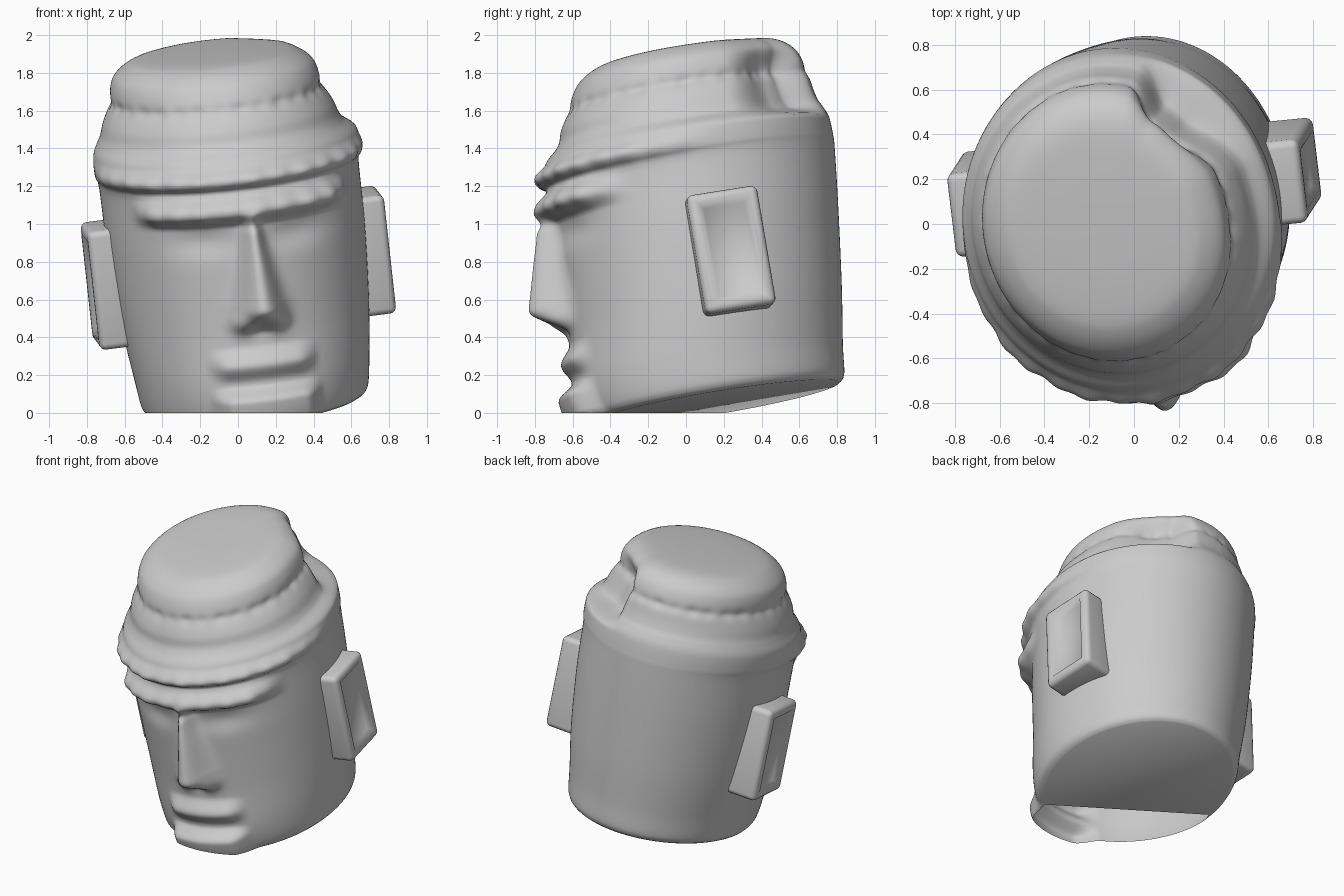
import bpy, bmesh, math
from mathutils import Matrix, Vector

old = bpy.data.objects.get("Cube")
if old:
    bpy.data.objects.remove(old)

stone = bpy.data.materials.new("grey_stone")
stone.use_nodes = True
GREY = (0.6, 0.6, 0.6, 1)
stone.diffuse_color = GREY
stone.node_tree.nodes["Principled BSDF"].inputs["Base Color"].default_value = GREY

# Leaning frame shared by all parts: up axis, left axis, back axis
up = Vector((-0.11, -0.17, 1)).normalized()
left = Vector((1, 0.12, 0))
left = (left - up * left.dot(up)).normalized()
back = up.cross(left)
FRAME = Matrix((left, back, up)).transposed().to_4x4()
FRAME.translation = (0.095, 0.14, 0.05)


def ramp(v, lo, hi):
    t = min(1, max(0, (v - lo) / (hi - lo)))
    return t * t * (3 - 2 * t)


def band(v, lo, hi, soft):
    return ramp(v, lo - soft, lo + soft) - ramp(v, hi - soft, hi + soft)


def bell(v, centre, width):
    return math.exp(-((v - centre) / width) ** 2)


def finish(name, bm):
    bmesh.ops.recalc_face_normals(bm, faces=bm.faces)
    mesh = bpy.data.meshes.new(name)
    bm.to_mesh(mesh)
    bm.free()
    obj = bpy.data.objects.new(name, mesh)
    bpy.context.collection.objects.link(obj)
    mesh.materials.append(stone)
    bpy.ops.object.select_all(action="DESELECT")
    obj.select_set(True)
    bpy.context.view_layer.objects.active = obj
    bpy.ops.object.shade_smooth_by_angle(angle=math.radians(60))


# Head outline: height, half width, front reach, back reach
OUTLINE = [
    (0, 0.56, 0.65, 0.68), (0.04, 0.6, 0.7, 0.715), (0.2, 0.625, 0.72, 0.735),
    (0.5, 0.66, 0.69, 0.78), (0.9, 0.685, 0.675, 0.83), (1.22, 0.69, 0.67, 0.865),
    (1.3, 0.705, 0.69, 0.87), (1.4, 0.7, 0.66, 0.865), (1.46, 0.67, 0.6, 0.845),
    (1.5, 0.65, 0.57, 0.825), (1.56, 0.63, 0.55, 0.81), (1.63, 0.595, 0.51, 0.8),
    (1.67, 0.58, 0.49, 0.79), (1.75, 0.565, 0.45, 0.77), (1.8, 0.54, 0.41, 0.74),
    (1.845, 0.48, 0.34, 0.68), (1.87, 0.4, 0.25, 0.58), (1.88, 0.2, 0.05, 0.38),
]


def relief(x, z, angle):
    """Outward carving depth on the head surface."""
    d = 0
    # slow wobble makes the edges look hand cut
    ripple = 0.5 + 0.5 * math.sin(angle * 23) * math.sin(angle * 9 + 1)
    if abs(angle) < 1.5:
        side = abs(x)
        # brow ridge and the eye hollows under it
        fade = 1 - ramp(side, 0.4, 0.6)
        d += (0.08 + 0.02 * ripple) * ramp(z, 1.06, 1.15) * (1 - ramp(z, 1.16, 1.27)) * fade
        d -= 0.025 * bell(z, 1.0, 0.08) * bell(side, 0.25, 0.16)
        # wedge nose
        t = min(1, max(0, (1.1 - z) / 0.45))
        wide = 0.035 + 0.06 * t
        d += (0.09 + 0.11 * t) * bell(x, 0.01, wide) * band(z, 0.56, 1.1, 0.075)
        d += 0.05 * bell(side, 0.09, 0.06) * bell(z, 0.55, 0.06)
        # lips and chin
        mouth = 1 - ramp(side, 0.17, 0.31)
        d += 0.05 * band(z, 0.28, 0.38, 0.05) * mouth
        d += 0.085 * band(z, 0.0, 0.18, 0.04) * mouth
    # rippled lower rim of the headband, strongest at the front
    front = ramp(math.cos(angle), -0.2, 0.8)
    d += front * (0.035 + 0.02 * ripple) * band(z, 1.285, 1.36, 0.035)
    # uneven cap groove
    d -= 0.012 * bell(z, 1.66, 0.03) * (0.4 + ripple)
    # broken area on the left rear of the cap
    deg = math.degrees(angle)
    height = ramp(z, 1.39, 1.47)
    d -= 0.05 * bell(deg, 105, 40) * height
    chip = ramp(deg, 105, 138) * (1 - ramp(deg, 148, 164))
    d -= 0.12 * chip * height * (1 - 0.7 * ramp(z, 1.68, 1.84))
    return d


def spline(p, t):
    a, b, c, e = p
    return 0.5 * (2 * b + (c - a) * t + (2 * a - 5 * b + 4 * c - e) * t * t
                  + (3 * b - a - 3 * c + e) * t ** 3)


# Head with carved face and cap
SEG = 280
bm = bmesh.new()
rows = [OUTLINE[0]]
last = len(OUTLINE) - 1
for i in range(last):
    pts = [OUTLINE[min(last, max(0, i + k))] for k in (-1, 0, 1, 2)]
    steps = max(4, int((pts[2][0] - pts[1][0]) / 0.012))
    for s in range(1, steps + 1):
        rows.append([spline(q, s / steps) for q in zip(*pts)])

rings = []
for z, half, front, rear in rows:
    ring = []
    for k in range(SEG):
        angle = math.tau * k / SEG - math.pi
        sx, cx = math.sin(angle), math.cos(angle)
        d = relief(half * sx, z, angle) * min(1, half / 0.5)
        ring.append(bm.verts.new(((half + d) * sx,
                                  (rear - front) / 2 - ((rear + front) / 2 + d) * cx, z)))
    rings.append(ring)
for low, high in zip(rings, rings[1:]):
    for k in range(SEG):
        n = (k + 1) % SEG
        bm.faces.new((low[k], low[n], high[n], high[k]))
bm.faces.new(rings[0])
bm.faces.new(rings[-1])
bmesh.ops.recalc_face_normals(bm, faces=bm.faces)
bm.transform(FRAME)
# Ground cut leaves the front of the base open
bmesh.ops.bisect_plane(bm, geom=bm.verts[:] + bm.edges[:] + bm.faces[:], dist=1e-5,
                       plane_co=(0, 0, 0), plane_no=(0, 0, 1), clear_inner=True)
finish("head", bm)

# Ear blocks with worn edges and a recessed panel
for name, side in (("left_ear", 1), ("right_ear", -1)):
    bm = bmesh.new()
    bmesh.ops.create_cube(bm, size=1, matrix=Matrix.Translation((side * 0.67, 0.145, 0.71))
                          @ Matrix.Diagonal((0.25, 0.38, 0.64, 1)))
    bmesh.ops.bevel(bm, geom=bm.edges[:], offset=0.035, segments=4, profile=0.5,
                    affect="EDGES")
    outer = max(bm.faces, key=lambda f: side * f.calc_center_median().x)
    bmesh.ops.inset_region(bm, faces=[outer], thickness=0.03)
    bmesh.ops.inset_region(bm, faces=[outer], thickness=0.04, depth=-0.035)
    bm.transform(FRAME)
    finish(name, bm)
